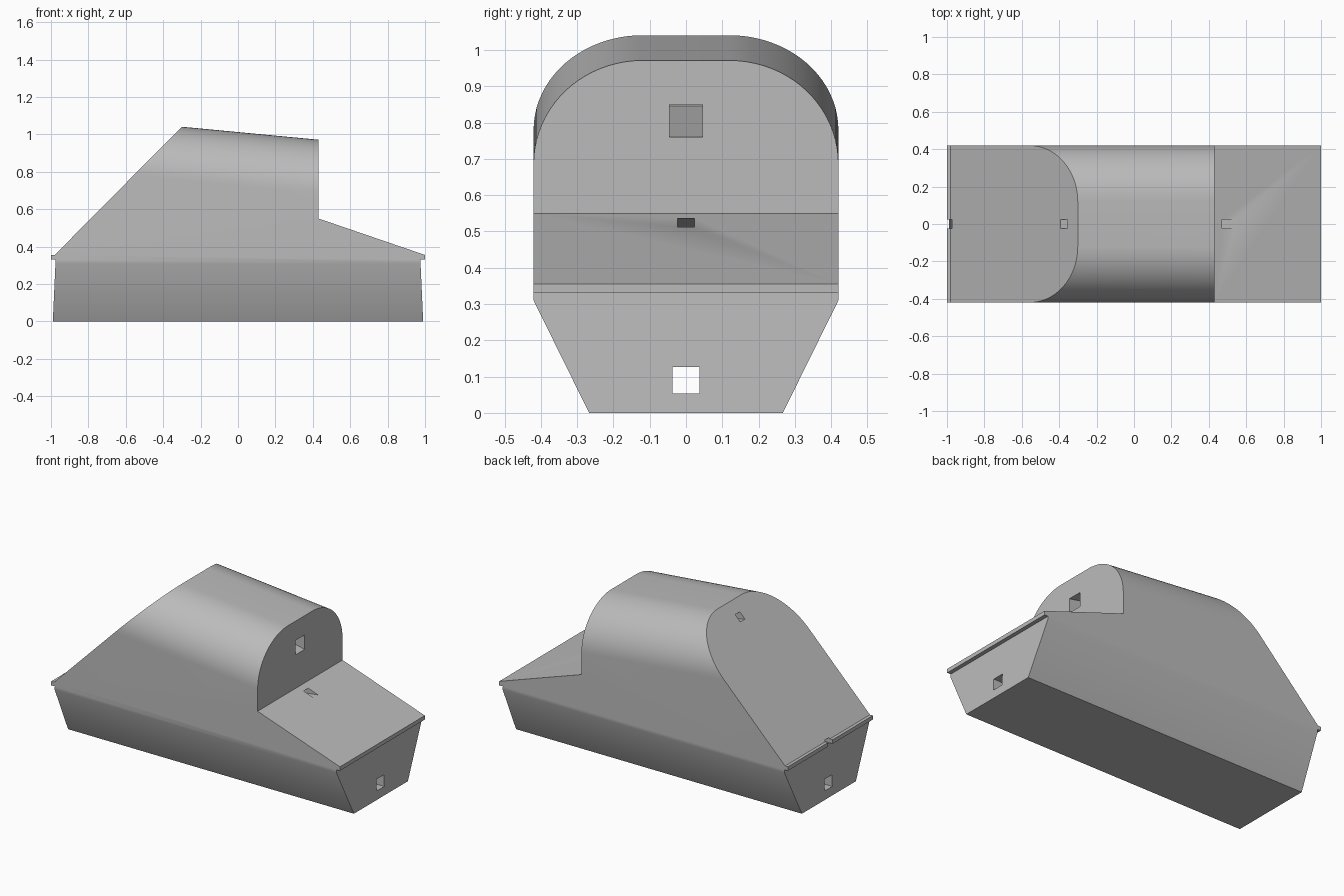
import bpy, bmesh, math
from mathutils import Vector

cube = bpy.data.objects.get("Cube")
if cube:
    bpy.data.objects.remove(cube, do_unlink=True)

grey = bpy.data.materials.new("plain_grey")
grey.use_nodes = True
colour = (0.5, 0.5, 0.5, 1)
grey.diffuse_color = colour
grey.node_tree.nodes["Principled BSDF"].inputs["Base Color"].default_value = colour


def loft(name, ring_a, ring_b):
    """Solid between two matching rings of points."""
    bm = bmesh.new()
    a = [bm.verts.new(p) for p in ring_a]
    b = [bm.verts.new(p) for p in ring_b]
    bm.faces.new(a)
    bm.faces.new(b)
    for i in range(len(a)):
        j = (i + 1) % len(a)
        bm.faces.new((a[i], a[j], b[j], b[i]))
    bmesh.ops.recalc_face_normals(bm, faces=bm.faces)
    mesh = bpy.data.meshes.new(name)
    bm.to_mesh(mesh)
    bm.free()
    mesh.materials.append(grey)
    obj = bpy.data.objects.new(name, mesh)
    bpy.context.collection.objects.link(obj)
    return obj


def shaft(name, start, end, half_w, half_h):
    """Rectangular bore cutter from start to end, both given as (x, z)."""
    ring = [(-half_w, -half_h), (half_w, -half_h), (half_w, half_h), (-half_w, half_h)]
    ends = [[Vector((x, y, z + dz)) for y, dz in ring] for x, z in (start, end)]
    return loft(name, *ends)


def combine(target, cutter, operation):
    cutter.hide_render = True
    cutter.hide_set(True)
    mod = target.modifiers.new(cutter.name, "BOOLEAN")
    mod.operation, mod.solver, mod.object = operation, "EXACT", cutter
    bpy.context.view_layer.objects.active = target
    bpy.ops.object.modifier_apply(modifier=mod.name)
    bpy.data.objects.remove(cutter, do_unlink=True)


# Cross-section: narrow base, upright sides, rounded shoulders, flat crown
half = [(0.267, 0), (0.42, 0.31)]
steps = 20
for i in range(steps + 1):
    t = math.pi / 2 * i / steps
    half.append((0.12 + 0.3 * math.cos(t), 0.727 + 0.285 * math.sin(t)))
section = half + [(-y, z) for y, z in reversed(half)]


def section_at(x):
    # The shoulders and crown fall gently toward +x
    return [(x, y, z - 0.095 * x if z > 0.5 else z) for y, z in section]


body = loft("body", section_at(-1.1), section_at(1.1))

# Side outline: end lips, long slope, step and short slope
outline = [(-0.99, -0.0), (-0.975, 0.33), (-1, 0.33), (-1, 0.355), (-0.98, 0.355),
           (-0.1, 1.243), (0.43, 1.243), (0.43, 0.55), (1, 0.355), (1, 0.33),
           (0.975, 0.33), (0.99, 0)]
side = loft("side_outline", [(x, -0.6, z) for x, z in outline],
            [(x, 0.6, z) for x, z in outline])
combine(body, side, "INTERSECT")

# Bores: low level passage, tilted slot, wide upper pocket with a thin outlet
for cutter in (shaft("low_passage", (-1.2, 0.09), (1.2, 0.09), 0.037, 0.036),
               shaft("middle_slot", (-1.2, 0.318), (0.7, 0.548), 0.023, 0.016),
               shaft("upper_pocket", (0.0, 0.891), (0.6, 0.771), 0.046, 0.045),
               shaft("upper_outlet", (-0.6, 1.011), (0.1, 0.871), 0.023, 0.022)):
    combine(body, cutter, "DIFFERENCE")

bpy.ops.object.select_all(action="DESELECT")
body.select_set(True)
bpy.context.view_layer.objects.active = body
bpy.ops.object.shade_smooth_by_angle(angle=math.radians(30))
